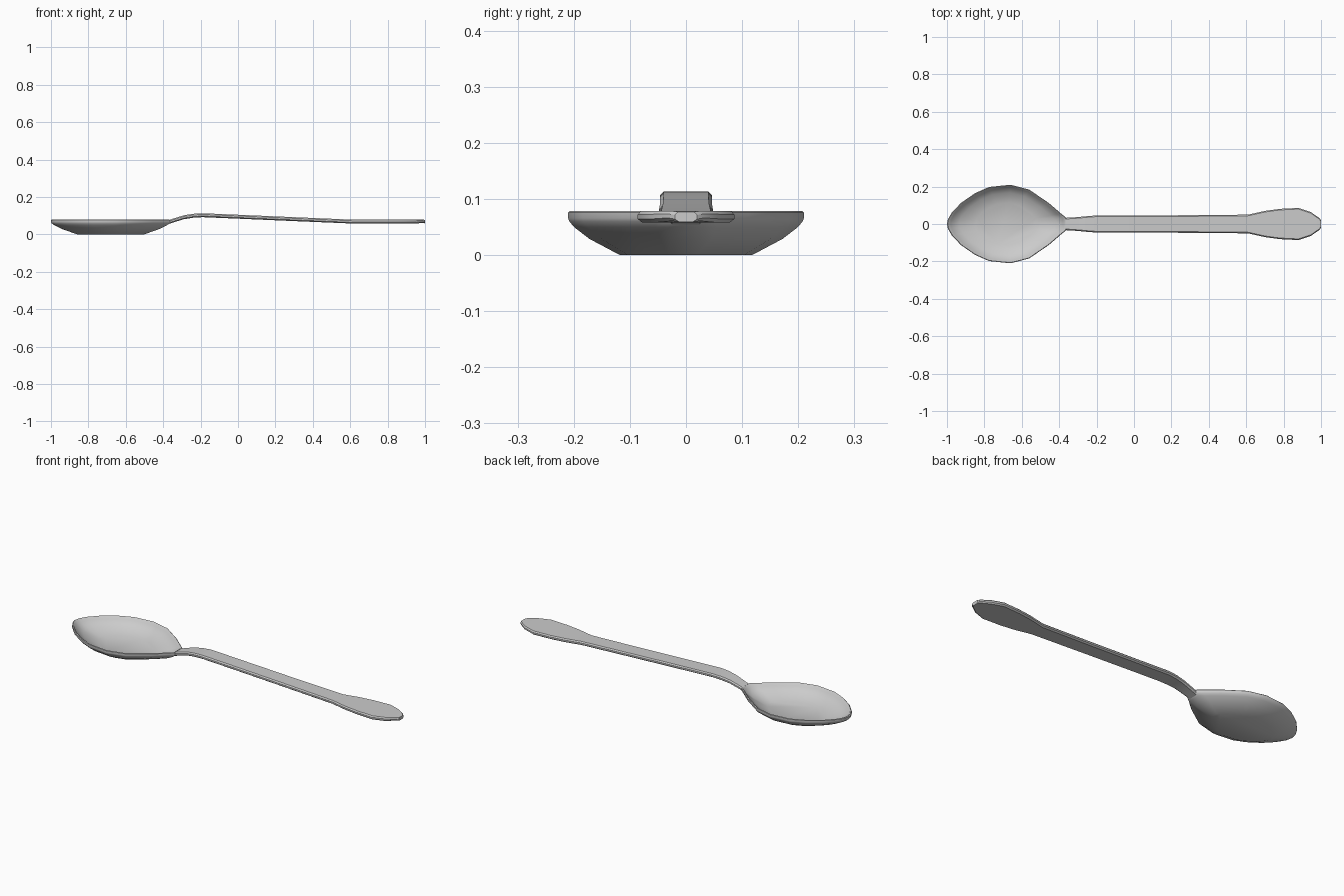
import bpy
import math

if "Cube" in bpy.data.objects:
    bpy.data.objects.remove(bpy.data.objects["Cube"])


def loft(name, rings, angle):
    """Join equal-sized closed rings with quads and cap both ends."""
    n = len(rings[0])
    verts = [p for ring in rings for p in ring]
    faces = [tuple(range(n))[::-1],
             tuple(range(len(verts) - n, len(verts)))]
    for r in range(len(rings) - 1):
        for i in range(n):
            j = (i + 1) % n
            faces.append((r * n + i, r * n + j, (r + 1) * n + j, (r + 1) * n + i))
    mesh = bpy.data.meshes.new(name)
    mesh.from_pydata(verts, [], faces)
    mesh.update()
    obj = bpy.data.objects.new(name, mesh)
    bpy.context.collection.objects.link(obj)
    bpy.ops.object.select_all(action='DESELECT')
    obj.select_set(True)
    bpy.context.view_layer.objects.active = obj
    bpy.ops.object.mode_set(mode='EDIT')
    bpy.ops.mesh.select_all(action='SELECT')
    bpy.ops.mesh.normals_make_consistent(inside=False)
    bpy.ops.object.mode_set(mode='OBJECT')
    bpy.ops.object.shade_smooth_by_angle(angle=math.radians(angle))
    return obj


# Bowl: egg-shaped outline, scaled through an outer then an inner profile
half = [(-0.995, 0.025), (-0.975, 0.06), (-0.925, 0.113), (-0.85, 0.165),
        (-0.775, 0.198), (-0.66, 0.21), (-0.56, 0.184), (-0.455, 0.112),
        (-0.39, 0.056), (-0.362, 0.033)]
outline = ([(-1.0, 0.0)] + [(x, -y) for x, y in half]
           + [(x, y) for x, y in reversed(half)])
profile = [(0.56, 0.0), (0.82, 0.029), (0.95, 0.05), (0.99, 0.06), (1.0, 0.066),
           (1.0, 0.076), (0.985, 0.079), (0.965, 0.076), (0.94, 0.064),
           (0.80, 0.041), (0.54, 0.015)]
CENTRE = -0.68
loft("bowl", [[(CENTRE + (x - CENTRE) * s, y * s, z) for x, y in outline]
              for s, z in profile], 40)

# Handle: stations of (x, half width, top height) with a chamfered section
stations = [(-0.374, 0.033, 0.075), (-0.345, 0.034, 0.085), (-0.29, 0.038, 0.102),
            (-0.24, 0.043, 0.110), (-0.19, 0.046, 0.113), (0.0, 0.046, 0.105),
            (0.3, 0.047, 0.092), (0.61, 0.050, 0.079), (0.70, 0.070, 0.079),
            (0.78, 0.081, 0.079), (0.88, 0.086, 0.079), (0.945, 0.064, 0.079),
            (0.99, 0.033, 0.079), (1.0, 0.02, 0.077)]
rings = []
for x, w, top in stations:
    t = 0.021 if x < 0.99 else 0.018
    side = [(w - 0.008, top - t), (w, top - 0.7 * t),
            (w, top - 0.3 * t), (w - 0.006, top)]
    rings.append([(x, y, z) for y, z in side]
                 + [(x, -y, z) for y, z in reversed(side)])
loft("handle", rings, 30)
